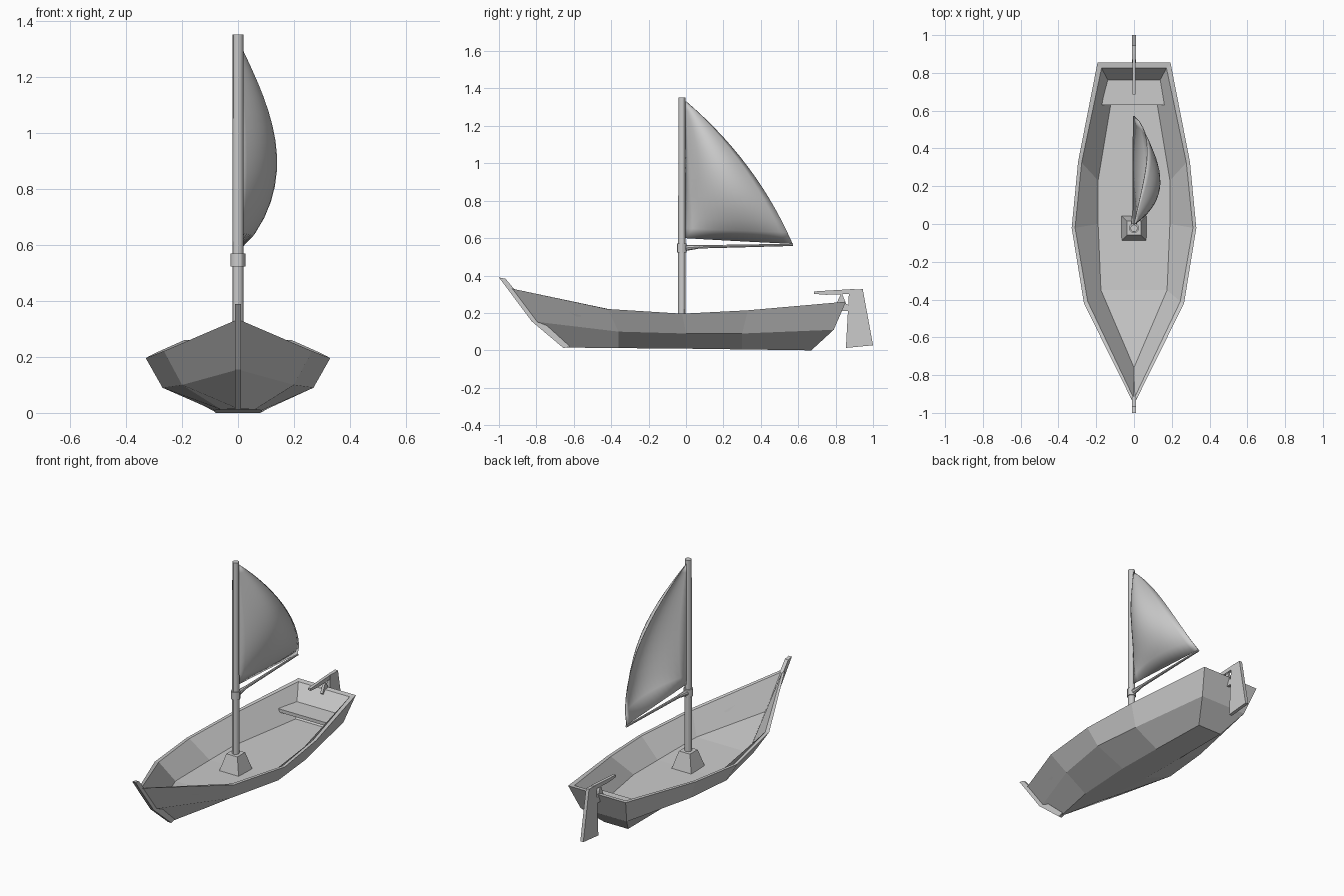
import bpy, bmesh, math
from mathutils import Vector

if "Cube" in bpy.data.objects:
    bpy.data.objects.remove(bpy.data.objects["Cube"])


def make(name, verts, faces, merge=True):
    mesh = bpy.data.meshes.new(name)
    bm = bmesh.new()
    vs = [bm.verts.new(v) for v in verts]
    for f in faces:
        bm.faces.new([vs[i] for i in f])
    if merge:
        bmesh.ops.remove_doubles(bm, verts=bm.verts, dist=1e-4)
    bmesh.ops.recalc_face_normals(bm, faces=bm.faces)
    bm.to_mesh(mesh)
    bm.free()
    ob = bpy.data.objects.new(name, mesh)
    bpy.context.collection.objects.link(ob)
    return ob


def smooth(ob):
    bpy.ops.object.select_all(action='DESELECT')
    ob.select_set(True)
    bpy.context.view_layer.objects.active = ob
    bpy.ops.object.shade_smooth_by_angle()


def prism(name, pts, w):
    """Side profile of (y, z) points, extruded to half width w."""
    n = len(pts)
    verts = [(-w, y, z) for y, z in pts] + [(w, y, z) for y, z in pts]
    faces = [tuple(range(n)), tuple(range(n, 2 * n))]
    faces += [(i, (i + 1) % n, n + (i + 1) % n, n + i) for i in range(n)]
    return make(name, verts, faces)


def rod(name, a, b, r1, r2, sides=12):
    a, b = Vector(a), Vector(b)
    q = (b - a).to_track_quat('Z', 'Y')
    verts = []
    for p, r in ((a, r1), (b, r2)):
        for i in range(sides):
            t = math.tau * i / sides
            verts.append(p + q @ Vector((r * math.cos(t), r * math.sin(t), 0)))
    faces = [tuple(range(sides)), tuple(range(sides, 2 * sides))]
    faces += [(i, (i + 1) % sides, sides + (i + 1) % sides, sides + i) for i in range(sides)]
    ob = make(name, verts, faces)
    smooth(ob)
    return ob


def frustum(name, lower, upper):
    """Four-cornered block between two quads of points."""
    return make(name, lower + upper, [(0, 1, 2, 3), (4, 5, 6, 7)] +
                [(i, (i + 1) % 4, 4 + (i + 1) % 4, 4 + i) for i in range(4)])


# Hull: five lines running bow to stern on one side, mirrored into closed rings
floor = [(0, -.76, .145), (.175, -.35, .1), (.19, 0, .09), (.19, .23, .09), (.11, .71, .09)]
rim_in = [(0, -.925, .325), (.245, -.41, .22), (.312, -.02, .196), (.277, .325, .213), (.172, .825, .256)]
rim = [(0, -.955, .335), (.265, -.42, .221), (.33, -.02, .196), (.296, .33, .214), (.193, .855, .26)]
chine = [(0, -.82, .155), (.2, -.36, .1), (.27, 0, .09), (.24, .3, .09), (.155, .79, .11)]
bottom = [(0, -.65, .015), (.06, -.36, .012), (.085, 0, .009), (.085, .3, .005), (.08, .67, 0)]
lines = [floor, rim_in, rim, chine, bottom]
verts, faces = [], []
for s in range(5):
    half = [l[s] for l in lines]
    verts += half + [(-x, y, z) for x, y, z in reversed(half)]
for s in range(4):
    for k in range(10):
        a, b = s * 10 + k, s * 10 + (k + 1) % 10
        faces.append((a, b, b + 10, a + 10))
faces += [(40 + k, 41 + k, 48 - k, 49 - k) for k in range(4)]
bm_faces = []
for f in faces:  # drop the repeats where the bow closes to a line
    keep = []
    for i in f:
        if all((Vector(verts[i]) - Vector(verts[j])).length > 1e-5 for j in keep):
            keep.append(i)
    if len(keep) > 2:
        bm_faces.append(keep)
make("hull", verts, bm_faces)

# Stem post along the bow
prism("stem_post", [(-1, .39), (-.825, .155), (-.655, .012), (-.62, .02), (-.78, .165),
                    (-.925, .335), (-.965, .383)], .011)

# Stern seat
seat = [(-.17, .63), (.17, .63), (.147, .765), (-.147, .765)]
frustum("stern_seat", [(x * .94, y, .147) for x, y in seat], [(x, y, .167) for x, y in seat])

# Rudder, tiller and bracket
prism("rudder", [(.872, .325), (.945, .327), (1.0, .027), (.855, .013)], .01)
prism("tiller", [(.685, .302), (.685, .315), (.80, .322), (.90, .328), (.90, .302), (.75, .297)], .009)
prism("rudder_bracket", [(.80, .24), (.832, .31), (.855, .25), (.875, .24), (.875, .21), (.83, .21)], .008)

# Mast with foot block and collar
my = -.022
sq = [(-1, -1), (1, -1), (1, 1), (-1, 1)]
frustum("mast_foot", [(x * .066, my + y * .066, .088) for x, y in sq],
        [(x * .037, my + y * .037, .192) for x, y in sq])
rod("mast", (0, my, .15), (0, my, 1.353), .02, .019)
rod("mast_collar", (0, my, .524), (0, my, .57), .026, .026)

# Boom with its thicker root
rod("boom_root", (0, my, .546), (0, .075, .554), .018, .009, 8)
rod("boom", (0, .05, .553), (0, .572, .564), .009, .006, 8)

# Sail: bellied triangular sheet
N = 14
verts, faces = [], []
for j in range(N + 1):
    v = j / N
    bow = 4 * v * (1 - v)
    ly, lz = .57 * (1 - v) + .045 * bow, .57 + .76 * v + .03 * bow
    belly = math.sin(math.pi * v ** .75)
    for i in range(N + 1):
        u = i / N
        verts.append((belly * (.07 * u + .4 * u * (1 - u)), -.003 + (ly + .003) * u,
                      (.6 + .73 * v) * (1 - u) + lz * u))
for j in range(N):
    for i in range(N):
        a = j * (N + 1) + i
        faces.append((a, a + 1, a + N + 2, a + N + 1))
sail = make("sail", verts, faces)
mod = sail.modifiers.new("thickness", 'SOLIDIFY')
mod.thickness = .004
mod.offset = 0
smooth(sail)
